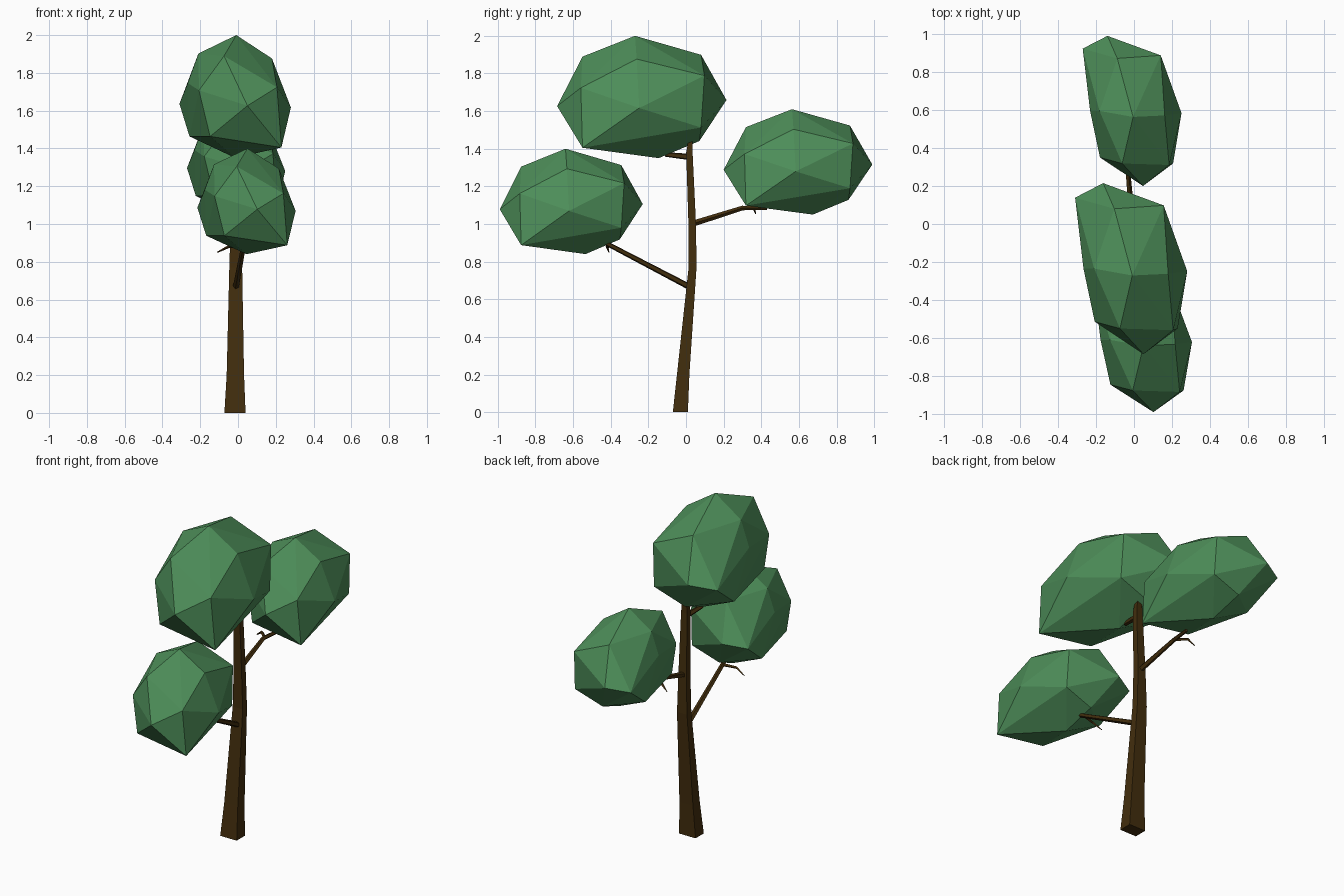
import bpy, bmesh, math
from mathutils import Vector

if "Cube" in bpy.data.objects:
    bpy.data.objects.remove(bpy.data.objects["Cube"])


def material(name, rgb):
    m = bpy.data.materials.new(name)
    m.diffuse_color = (*rgb, 1)
    m.use_nodes = True
    m.node_tree.nodes["Principled BSDF"].inputs["Base Color"].default_value = m.diffuse_color
    return m


LEAF = material("leaf_green", (0.075, 0.27, 0.10))
BARK = material("bark_brown", (0.055, 0.027, 0.004))


def finish(name, bm, mat):
    bmesh.ops.recalc_face_normals(bm, faces=bm.faces)
    mesh = bpy.data.meshes.new(name)
    bm.to_mesh(mesh)
    bm.free()
    mesh.materials.append(mat)
    bpy.context.collection.objects.link(bpy.data.objects.new(name, mesh))


def skin(name, rings):
    """Join equal rings of points into a capped tube."""
    bm = bmesh.new()
    rings = [[bm.verts.new(p) for p in ring] for ring in rings]
    sides = len(rings[0])
    for lo, hi in zip(rings, rings[1:]):
        for k in range(sides):
            n = (k + 1) % sides
            bm.faces.new((lo[k], lo[n], hi[n], hi[k]))
    bm.faces.new(rings[0])
    bm.faces.new(rings[-1])
    finish(name, bm, BARK)


def limb(name, path, sides=5):
    """Tapered flat-sided tube through (x, y, z, radius) points."""
    pts = [Vector(p[:3]) for p in path]
    rings = []
    for i, p in enumerate(pts):
        d = (pts[min(i + 1, len(pts) - 1)] - pts[max(i - 1, 0)]).normalized()
        a = d.cross(Vector((0, 0, 1))).normalized()
        b = d.cross(a)
        rings.append([p + path[i][3] * (a * math.cos(t) + b * math.sin(t))
                      for t in (math.tau * k / sides for k in range(sides))])
    skin(name, rings)


# Faceted leaf clump shape, in units of its half size
CLUMP = [
    (.02, -.08, 1), (.22, -1, -.15), (-.20, -.70, .66), (-.65, -.62, .10),
    (.75, -.72, .15), (.83, -.70, -.83), (-.45, -.70, -.65), (.66, -.06, .62),
    (1, -.03, -.18), (-.30, .70, .69), (-.66, .0, .70), (.58, .74, .35),
    (-.50, 1, -.05), (-1, .83, -.12), (-.85, 0, .22), (-.82, .30, -.65),
    (-.10, .68, -.72), (.60, .70, -.50), (0, .20, -1),
]


def foliage(name, center, half):
    bm = bmesh.new()
    for p in CLUMP:
        bm.verts.new([c + h * v for c, h, v in zip(center, half, p)])
    bmesh.ops.convex_hull(bm, input=bm.verts[:])
    finish(name, bm, LEAF)


# Leaf clumps
foliage("foliage_front", (.045, -.61, 1.12), (.26, .38, .28))
foliage("foliage_back", (-.01, .595, 1.33), (.26, .395, .28))
foliage("foliage_top", (-.015, -.235, 1.675), (.295, .45, .325))

# Trunk: four-sided, each level is (x, y, z, half width, half depth)
trunk = [(-.016, -.03, 0, .056, .04), (-.014, -.015, .2, .046, .033),
         (-.012, .035, .77, .034, .021), (-.012, .033, 1.0, .027, .02),
         (-.012, .018, 1.38, .021, .017), (-.012, .025, 1.46, .014, .01)]
skin("trunk", [[(x + w * i, y + d * j, z) for i, j in ((-1, -1), (1, -1), (1, 1), (-1, 1))]
               for x, y, z, w, d in trunk])

# Branches
limb("branch_front", [(-.012, .03, .66, .017), (.03, -.40, .885, .013), (.04, -.45, .91, .011)])
limb("branch_back", [(-.012, .03, 1.0, .017), (-.035, .30, 1.085, .013), (-.02, .43, 1.085, .01)])
limb("branch_top", [(-.012, .03, 1.355, .018), (-.03, -.11, 1.37, .013)])

# Twigs
limb("twig_front", [(.03, -.40, .885, .010), (-.05, -.42, .88, .008), (-.11, -.41, .85, .003)], 4)
limb("twig_back", [(-.035, .31, 1.085, .010), (-.09, .36, 1.085, .008), (-.13, .37, 1.055, .003)], 4)
